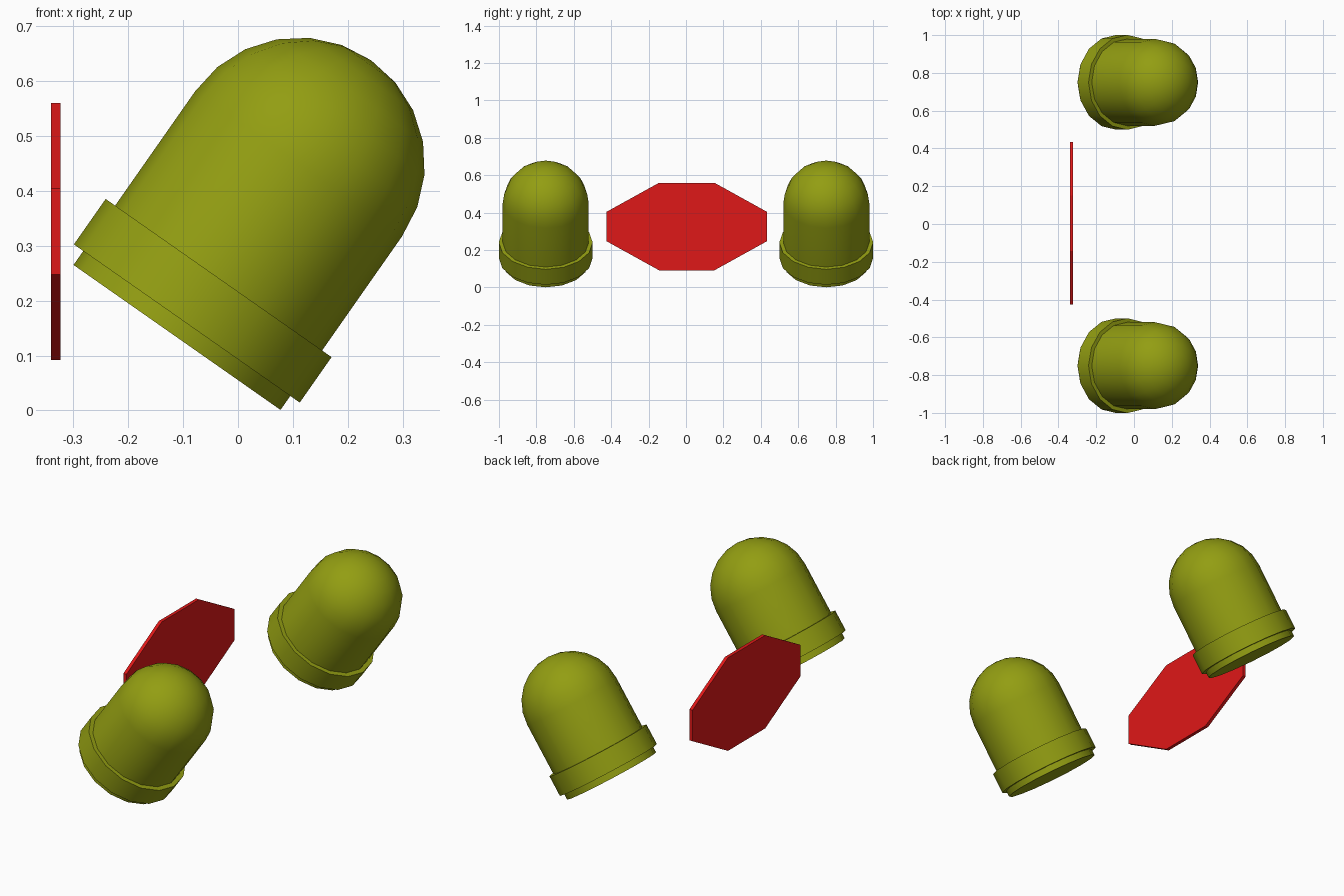
import bpy, bmesh, math
from mathutils import Matrix, Vector

if "Cube" in bpy.data.objects:
    bpy.data.objects.remove(bpy.data.objects["Cube"])


def material(name, color):
    m = bpy.data.materials.new(name)
    m.diffuse_color = color
    m.use_nodes = True
    m.node_tree.nodes["Principled BSDF"].inputs["Base Color"].default_value = m.diffuse_color
    return m


olive = material("olive", (0.29, 0.34, 0.006, 1))
red = material("red", (0.74, 0.009, 0.009, 1))
SEG = 16


def finish(bm, name, mat, smooth=None):
    bmesh.ops.recalc_face_normals(bm, faces=bm.faces)
    me = bpy.data.meshes.new(name)
    bm.to_mesh(me)
    bm.free()
    me.materials.append(mat)
    ob = bpy.data.objects.new(name, me)
    bpy.context.collection.objects.link(ob)
    if smooth:
        bpy.ops.object.select_all(action='DESELECT')
        ob.select_set(True)
        bpy.context.view_layer.objects.active = ob
        bpy.ops.object.shade_smooth_by_angle(angle=math.radians(smooth))
    return ob


def lathe(name, profile, closed, transform):
    """Revolve (radius, height) points around the local z axis."""
    bm = bmesh.new()
    vs = [bm.verts.new((r, 0, h)) for r, h in profile]
    pairs = list(zip(vs, vs[1:])) + ([(vs[-1], vs[0])] if closed else [])
    geom = vs + [bm.edges.new(p) for p in pairs]
    bmesh.ops.spin(bm, geom=geom, cent=(0, 0, 0), axis=(0, 0, 1),
                   angle=math.tau, steps=SEG, use_duplicate=False)
    bmesh.ops.remove_doubles(bm, verts=bm.verts, dist=1e-4)
    bmesh.ops.transform(bm, matrix=transform, verts=bm.verts)
    return finish(bm, name, olive, 35)


# domed capsule and its collar, tilted towards +x, one on each side
R, H = 0.23, 0.386
dome = [(R * math.cos(math.radians(a)), H + R * math.sin(math.radians(a)))
        for a in range(0, 90, 15)] + [(0, H + R)]
body_profile = [(0, 0), (R, 0)] + dome
collar_profile = [(R - 0.01, 0.031), (0.251, 0.031), (0.251, 0.132), (R - 0.01, 0.132)]

for side, y in (("left", -0.75), ("right", 0.75)):
    place = Matrix.Translation((-0.111, y, 0.133)) @ Matrix.Rotation(math.radians(35), 4, 'Y')
    lathe(side + "_domed_body", body_profile, False, place)
    lathe(side + "_collar", collar_profile, True, place)

# thin elongated octagonal plate between them
bm = bmesh.new()
outline = [(0.148, 0.234), (0.43, 0.078), (0.43, -0.078), (0.148, -0.234)]
outline += [(-y, -z) for y, z in outline]
face = bm.faces.new([bm.verts.new((-0.34, y + 0.004, z + 0.326)) for y, z in outline])
ext = bmesh.ops.extrude_face_region(bm, geom=[face], use_keep_orig=True)
bmesh.ops.translate(bm, vec=Vector((0.017, 0, 0)),
                    verts=[g for g in ext["geom"] if isinstance(g, bmesh.types.BMVert)])
finish(bm, "octagonal_plate", red)
